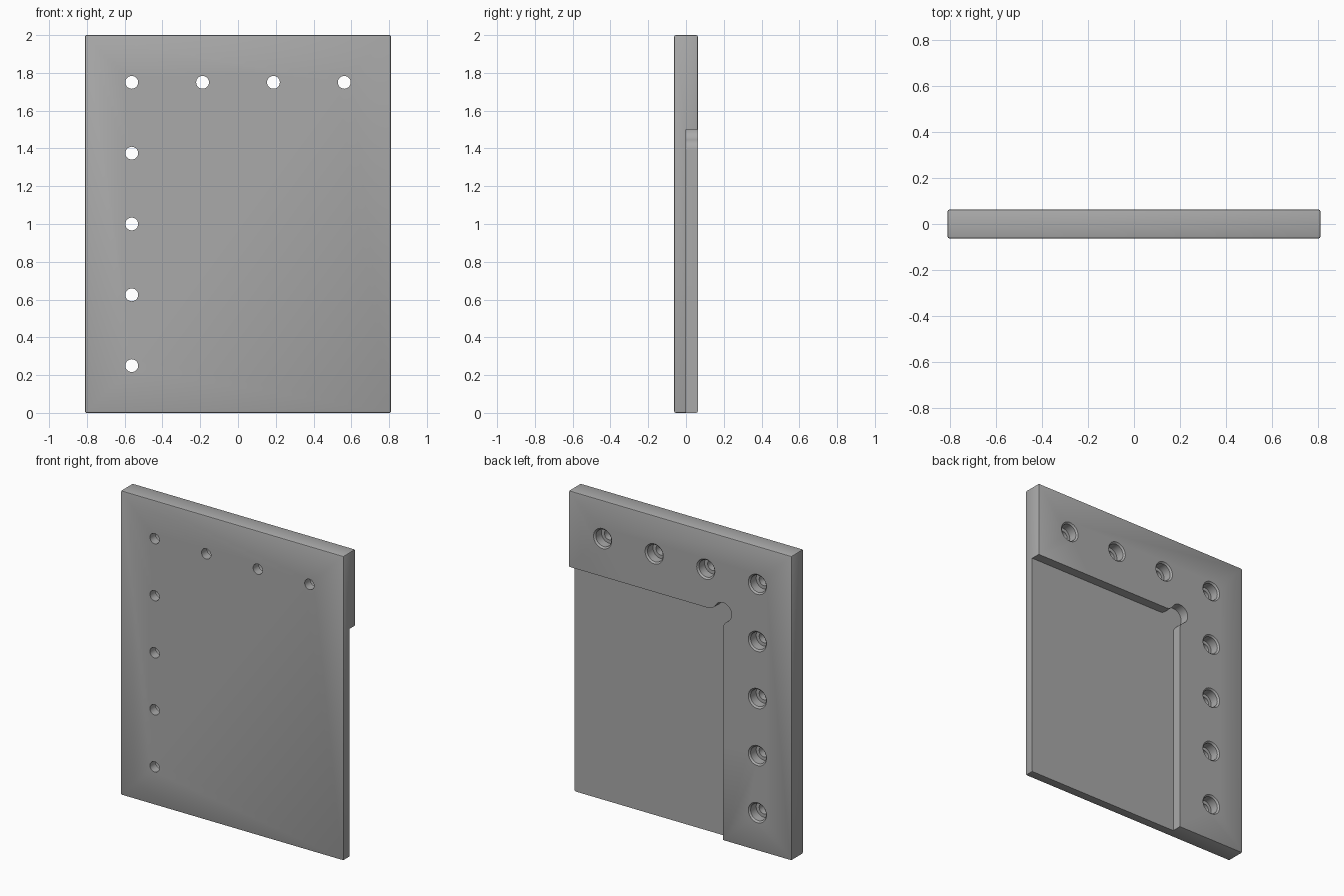
import bpy, bmesh
from math import pi, cos, sin, sqrt

cube = bpy.data.objects.get("Cube")
if cube:
    bpy.data.objects.remove(cube, do_unlink=True)

W, T, H = 1.62, 0.125, 2.0      # plate width, thickness, height
CX, CZ, R = -0.3125, 1.5, 0.0625  # inner corner of the recess, relief radius
BEVEL = 0.008

grey = bpy.data.materials.new("plain grey")
grey.use_nodes = True
grey.diffuse_color = (0.4, 0.4, 0.4, 1)
grey.node_tree.nodes["Principled BSDF"].inputs["Base Color"].default_value = (0.4, 0.4, 0.4, 1)


def make_object(name, bm):
    bmesh.ops.recalc_face_normals(bm, faces=bm.faces)
    mesh = bpy.data.meshes.new(name)
    bm.to_mesh(mesh)
    bm.free()
    mesh.materials.append(grey)
    obj = bpy.data.objects.new(name, mesh)
    bpy.context.collection.objects.link(obj)
    return obj


def arc(cx, cz, r, a0, a1, n=12):
    return [(cx + r * cos(a0 + (a1 - a0) * i / n), cz + r * sin(a0 + (a1 - a0) * i / n))
            for i in range(n + 1)]


def add_recess(bm):
    # rounded corner relief blended into both straight walls
    d = R * sqrt(3)
    outline = [(1.2, -0.3), (1.2, CZ)]
    outline += arc(CX + d, CZ + R, R, -pi / 2, -pi * 5 / 6)
    outline += arc(CX, CZ, R, pi / 6, pi * 4 / 3, 28)[1:]
    outline += arc(CX - R, CZ - d, R, pi / 3, 0)[1:]
    outline += [(CX, -0.3)]
    face = bm.faces.new([bm.verts.new((x, 0, z)) for x, z in outline])
    ext = bmesh.ops.extrude_face_region(bm, geom=[face])
    verts = [g for g in ext["geom"] if isinstance(g, bmesh.types.BMVert)]
    bmesh.ops.translate(bm, verts=verts, vec=(0, 0.3, 0))


def add_hole(bm, x, z, n=32):
    # stepped bolt hole: through bore, counterbore and chamfered rim
    back = T / 2
    profile = [(0.034, -0.2), (0.034, -0.005), (0.056, -0.005),
               (0.056, back - 0.01), (0.066, back), (0.066, 0.2)]
    rings = [[bm.verts.new((x + r * cos(2 * pi * i / n), y, z + r * sin(2 * pi * i / n)))
              for i in range(n)] for r, y in profile]
    for a, b in zip(rings, rings[1:]):
        for i in range(n):
            j = (i + 1) % n
            bm.faces.new((a[i], a[j], b[j], b[i]))
    bm.faces.new(rings[0])
    bm.faces.new(rings[-1])


# plate with softened outer edges
bm = bmesh.new()
bmesh.ops.create_cube(bm, size=1)
for v in bm.verts:
    v.co = (v.co.x * W, v.co.y * T, (v.co.z + 0.5) * H)
bmesh.ops.bevel(bm, geom=bm.edges[:], offset=BEVEL, segments=2, profile=0.5, affect='EDGES')
plate = make_object("mounting_plate", bm)

# cutter: recess plus an L-shaped row of bolt holes
bm = bmesh.new()
add_recess(bm)
pitch, x0, z0 = 0.375, -0.5625, 0.25
for i in range(4):
    add_hole(bm, x0 + i * pitch, z0 + 4 * pitch)
    add_hole(bm, x0, z0 + i * pitch)
cutter = make_object("recess_and_hole_cutter", bm)
cutter.hide_render = True

# cut, then drop the helper
mod = plate.modifiers.new("cut", 'BOOLEAN')
mod.operation = 'DIFFERENCE'
mod.solver = 'EXACT'
mod.object = cutter
bpy.context.view_layer.objects.active = plate
plate.select_set(True)
bpy.ops.object.modifier_apply(modifier=mod.name)
bpy.data.objects.remove(cutter, do_unlink=True)
bpy.ops.object.shade_smooth_by_angle(angle=pi / 6)
